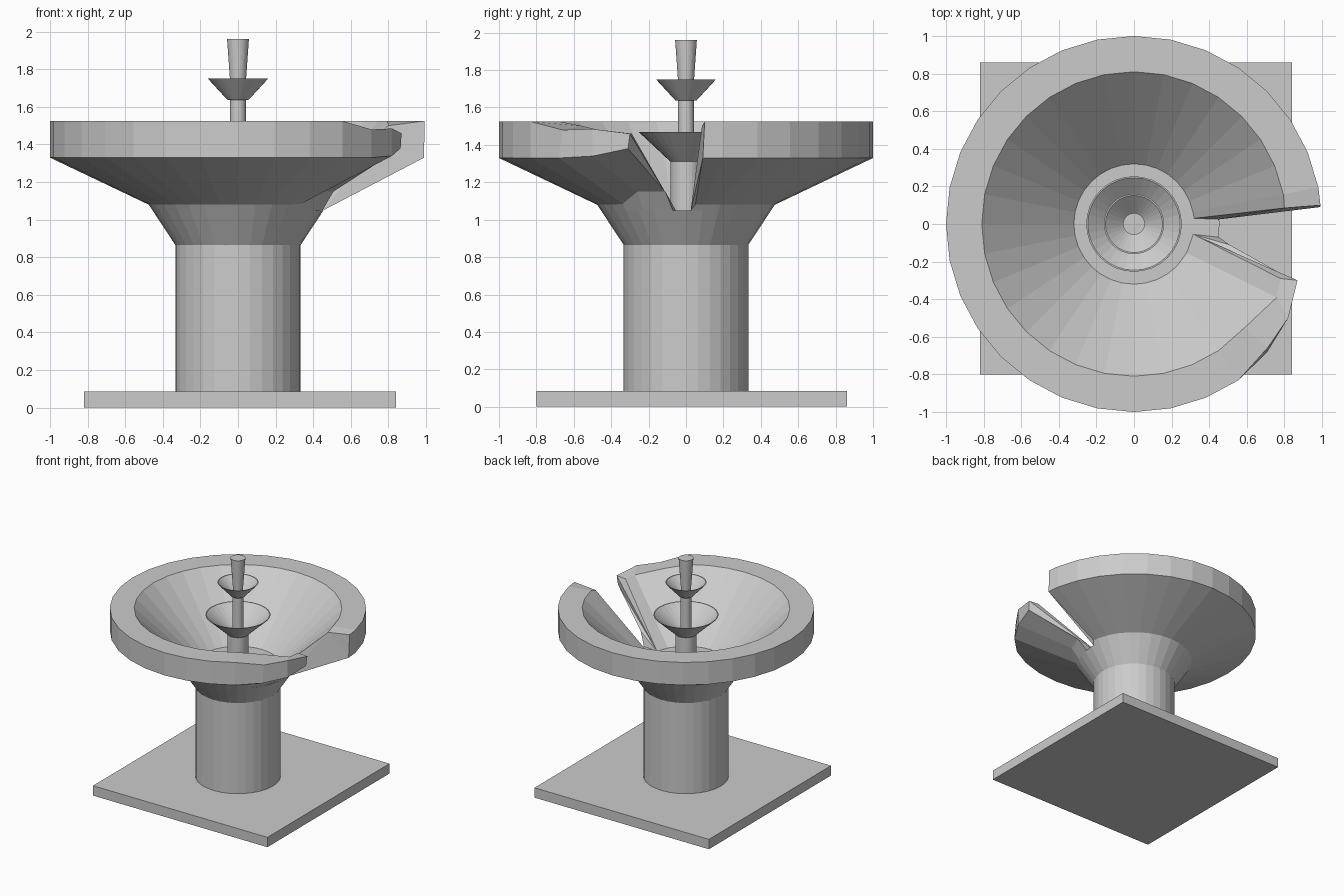
import bpy, bmesh
from math import sin, cos, radians, pi

if "Cube" in bpy.data.objects:
    bpy.data.objects.remove(bpy.data.objects["Cube"])

N = 32


def finish(name, bm):
    bmesh.ops.remove_doubles(bm, verts=bm.verts, dist=1e-5)
    bmesh.ops.recalc_face_normals(bm, faces=bm.faces)
    me = bpy.data.meshes.new(name)
    bm.to_mesh(me)
    bm.free()
    ob = bpy.data.objects.new(name, me)
    bpy.context.collection.objects.link(ob)
    return ob


def loft(name, sections, closed):
    """Skin a row of closed sections; cap the ends if the row is open."""
    bm = bmesh.new()
    rows = [[bm.verts.new(p) for p in s] for s in sections]
    m = len(rows[0])
    for i in range(len(rows) if closed else len(rows) - 1):
        a, b = rows[i], rows[(i + 1) % len(rows)]
        for j in range(m):
            k = (j + 1) % m
            bm.faces.new((a[j], a[k], b[k], b[j]))
    if not closed:
        caps = [bm.faces.new(rows[0]), bm.faces.new(rows[-1])]
        bmesh.ops.triangulate(bm, faces=caps)
    return finish(name, bm)


def section(profile, a):
    return [(r * cos(a), r * sin(a), z) for r, z in profile]


def turned(name, profile):
    """Solid of revolution; profile is a list of (radius, height)."""
    bm = bmesh.new()
    rows = [[bm.verts.new(p) for p in section(profile, 2 * pi * i / N)] for i in range(N)]
    for i in range(N):
        a, b = rows[i], rows[(i + 1) % N]
        for j in range(len(profile) - 1):
            bm.faces.new((a[j], a[j + 1], b[j + 1], b[j]))
    bmesh.ops.remove_doubles(bm, verts=bm.verts, dist=1e-5)
    bmesh.ops.dissolve_degenerate(bm, edges=bm.edges, dist=1e-5)
    return finish(name, bm)


# square base plate
bpy.ops.mesh.primitive_cube_add(size=1, location=(0.01, 0.03, 0.0425))
plate = bpy.context.object
plate.name = "base_plate"
plate.scale = (1.66, 1.66, 0.085)

# column flaring out to the basin floor
turned("column", [(0, 0.085), (0.333, 0.085), (0.333, 0.865), (0.455, 1.05), (0, 1.05)])

# broken basin: intact sections, then the chipped ones beside the gap
basin = [(0.32, 1.05), (0.455, 1.05), (0.475, 1.08), (1, 1.33), (1, 1.525), (0.81, 1.525)]
sections = [[(0.32, 0.03, 1.05), (0.454, 0.025, 1.05), (0.474, 0.05, 1.08),
             (0.99, 0.09, 1.33), (0.992, 0.10, 1.525), (0.80, 0.085, 1.50)]]
sections += [section(basin, radians(11.25 * i)) for i in range(1, 28)]
sections += [
    [(0.226, -0.226, 1.05), (0.322, -0.322, 1.05), (0.338, -0.338, 1.085),
     (0.71, -0.68, 1.33), (0.71, -0.66, 1.48), (0.59, -0.55, 1.50)],
    [(0.28, -0.154, 1.05), (0.394, -0.228, 1.05), (0.45, -0.26, 1.15),
     (0.82, -0.50, 1.34), (0.82, -0.50, 1.485), (0.76, -0.39, 1.46)],
    [(0.315, -0.055, 1.05), (0.45, -0.07, 1.05), (0.508, -0.11, 1.15),
     (0.865, -0.31, 1.38), (0.87, -0.30, 1.46), (0.78, -0.29, 1.46)],
]
loft("broken_basin", sections, False)

# stems
turned("lower_stem", [(0, 1.05), (0.083, 1.05), (0.083, 1.32), (0, 1.32)])
turned("upper_stem", [(0, 1.32), (0.042, 1.32), (0.042, 1.645), (0, 1.645)])


def cup(name, r0, z0, r1, z1):
    turned(name, [(0, z0), (r0, z0), (r1, z1), (r1 - 0.008, z1),
                  (r0 * 0.8, z0 + 0.015), (0, z0 + 0.015)])


# tiered cups and top nozzle
cup("middle_cup", 0.083, 1.31, 0.254, 1.47)
cup("upper_cup", 0.056, 1.637, 0.16, 1.75)
turned("nozzle", [(0, 1.65), (0.036, 1.65), (0.058, 1.96), (0, 1.96)])
